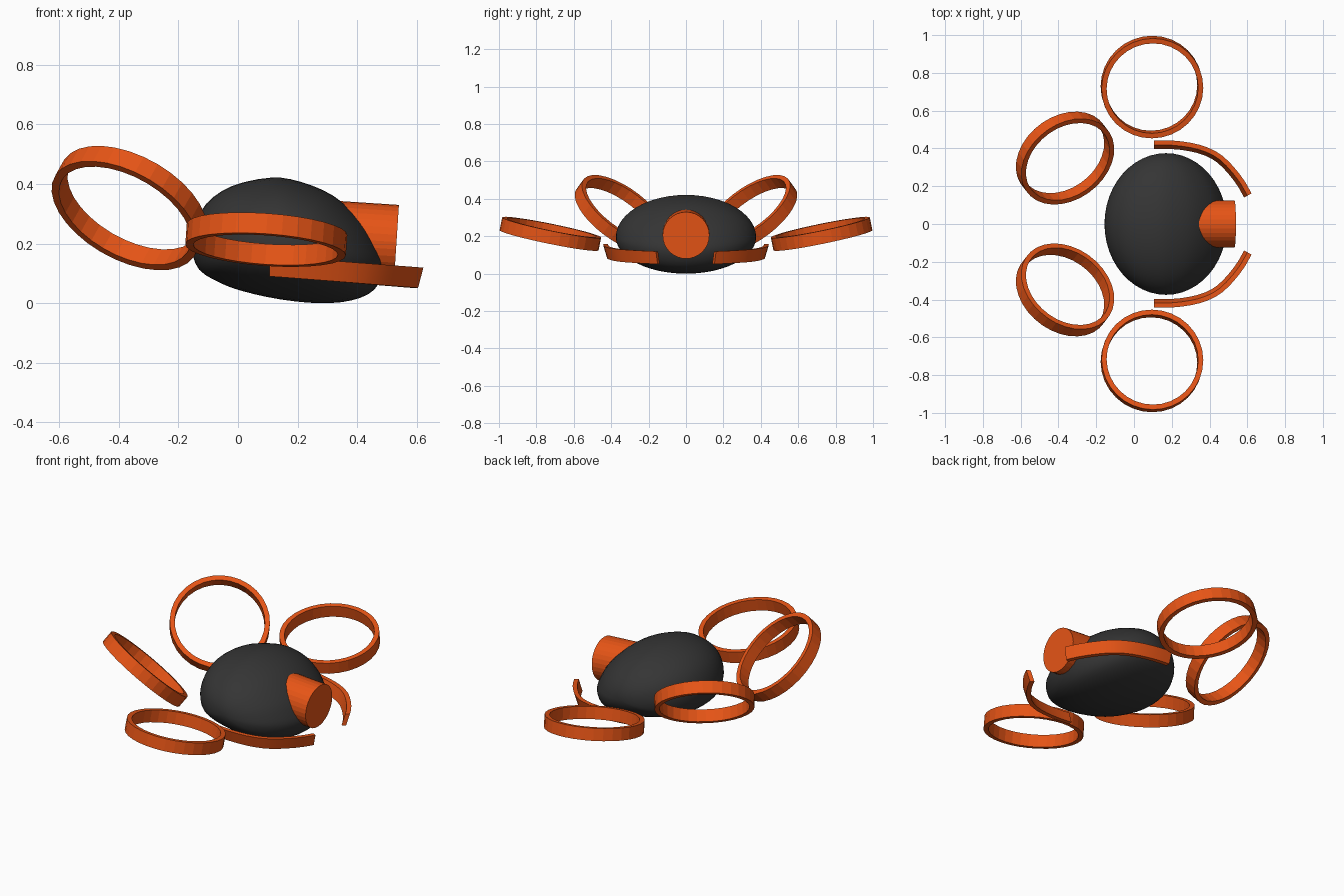
import bpy, bmesh, math
from mathutils import Vector

if "Cube" in bpy.data.objects:
    bpy.data.objects.remove(bpy.data.objects["Cube"])


def material(name, rgb):
    m = bpy.data.materials.new(name)
    m.diffuse_color = (*rgb, 1)
    m.use_nodes = True
    m.node_tree.nodes["Principled BSDF"].inputs["Base Color"].default_value = m.diffuse_color
    return m


ORANGE = material("orange", (0.8, 0.09, 0.008))
DARK = material("dark_grey", (0.035, 0.035, 0.035))


def make_object(name, verts, faces, mat, smooth=None):
    mesh = bpy.data.meshes.new(name)
    mesh.from_pydata(verts, [], faces)
    bm = bmesh.new()
    bm.from_mesh(mesh)
    bmesh.ops.recalc_face_normals(bm, faces=bm.faces)
    bm.to_mesh(mesh)
    bm.free()
    mesh.materials.append(mat)
    ob = bpy.data.objects.new(name, mesh)
    bpy.context.collection.objects.link(ob)
    if smooth:
        bpy.ops.object.select_all(action='DESELECT')
        ob.select_set(True)
        bpy.context.view_layer.objects.active = ob
        bpy.ops.object.shade_smooth_by_angle(angle=math.radians(smooth))
    return ob


def spline(pts, steps, closed=False):
    """Catmull-Rom curve through 2D points."""
    pts = [Vector(p) for p in pts]
    n = len(pts)
    get = (lambda i: pts[i % n]) if closed else (lambda i: pts[max(0, min(n - 1, i))])
    out = []
    for i in range(n if closed else n - 1):
        a, b, c, d = get(i - 1), get(i), get(i + 1), get(i + 2)
        for k in range(steps):
            t = k / steps
            out.append(0.5 * (2 * b + (c - a) * t + (2 * a - 5 * b + 4 * c - d) * t * t
                              + (3 * b - a - 3 * c + d) * t ** 3))
    if not closed:
        out.append(pts[-1])
    return out


# Body: tilted egg, side profile shrinking elliptically towards both sides
profile = spline([(0.492, 0.12), (0.472, 0.19), (0.42, 0.273), (0.32, 0.36), (0.21, 0.407),
                  (0.11, 0.421), (-0.02, 0.393), (-0.105, 0.335), (-0.148, 0.255),
                  (-0.155, 0.18), (-0.13, 0.112), (-0.06, 0.068), (0.02, 0.039),
                  (0.14, 0.013), (0.27, 0.0), (0.38, 0.009), (0.457, 0.045)], 3, True)
centre = Vector((0.17, 0.195))
rows, n = 23, len(profile)
verts, faces = [], []
for r in range(1, rows + 1):
    a = math.pi * (r / (rows + 1) - 0.5)
    for p in profile:
        q = centre + (p - centre) * math.cos(a)
        verts.append((q.x, 0.375 * math.sin(a), q.y))
for r in range(rows - 1):
    for i in range(n):
        j = (i + 1) % n
        faces.append((r * n + i, r * n + j, r * n + n + j, r * n + n + i))
for row, y in ((0, -0.375), (rows - 1, 0.375)):
    verts.append((centre.x, y, centre.y))
    for i in range(n):
        faces.append((row * n + i, row * n + (i + 1) % n, len(verts) - 1))
make_object("body", verts, faces, DARK, 60)


def tube(name, centre, normal, radius, inner, height, sides, smooth=None):
    """Ring (or solid cylinder when inner is 0) around an axis."""
    rot = Vector((0, 0, 1)).rotation_difference(Vector(normal).normalized())
    loops = [(radius, -1), (radius, 1)]
    if inner:
        loops += [(inner, 1), (inner, -1)]
    verts, faces = [], []
    for rad, s in loops:
        for i in range(sides):
            a = math.tau * i / sides
            verts.append(rot @ Vector((rad * math.cos(a), rad * math.sin(a), s * height / 2))
                         + Vector(centre))
    for k in range(len(loops) if inner else 1):
        m = (k + 1) % len(loops)
        for i in range(sides):
            j = (i + 1) % sides
            faces.append((k * sides + i, k * sides + j, m * sides + j, m * sides + i))
    if not inner:
        faces += [tuple(range(sides)), tuple(range(sides, 2 * sides))]
    return make_object(name, verts, faces, ORANGE, smooth)


# Nose cylinder, pitched slightly down
tube("nose_cylinder", (0.422, 0, 0.212), (1, 0, -0.065), 0.125, 0, 0.22, 32)

# Rotor guard rings and front bumpers on both sides
edge = spline([(0.105, 0.442), (0.2, 0.442), (0.3, 0.43), (0.39, 0.405),
               (0.47, 0.36), (0.54, 0.288), (0.59, 0.22), (0.622, 0.161)], 2)
for side, s in (("left", 1), ("right", -1)):
    tube("side_ring_" + side, (0.095, s * 0.725, 0.213), (0.07, -s * 0.2, 0.977),
         0.27, 0.243, 0.07, 32)
    tube("rear_ring_" + side, (-0.365, s * 0.349, 0.319), (0.41, -s * 0.54, 0.735),
         0.27, 0.243, 0.07, 32)

    # Bumper: curved strip leaning outward at the top
    verts, faces = [], []
    for i, p in enumerate(edge):
        t = (edge[min(i + 1, len(edge) - 1)] - edge[max(i - 1, 0)]).normalized()
        out = Vector((-t.y, t.x))
        z = 0.158 - 0.075 * (p.x - 0.105)
        for inset, dz in ((0, 0), (0.02, -0.068), (0.045, -0.068), (0.025, 0)):
            q = p - out * inset
            verts.append((q.x, s * q.y, z + dz))
    for i in range(len(edge) - 1):
        for k in range(4):
            m = (k + 1) % 4
            faces.append((i * 4 + k, i * 4 + m, i * 4 + 4 + m, i * 4 + 4 + k))
    last = len(verts)
    faces += [(0, 1, 2, 3), (last - 4, last - 3, last - 2, last - 1)]
    make_object("bumper_" + side, verts, faces, ORANGE, 30)
